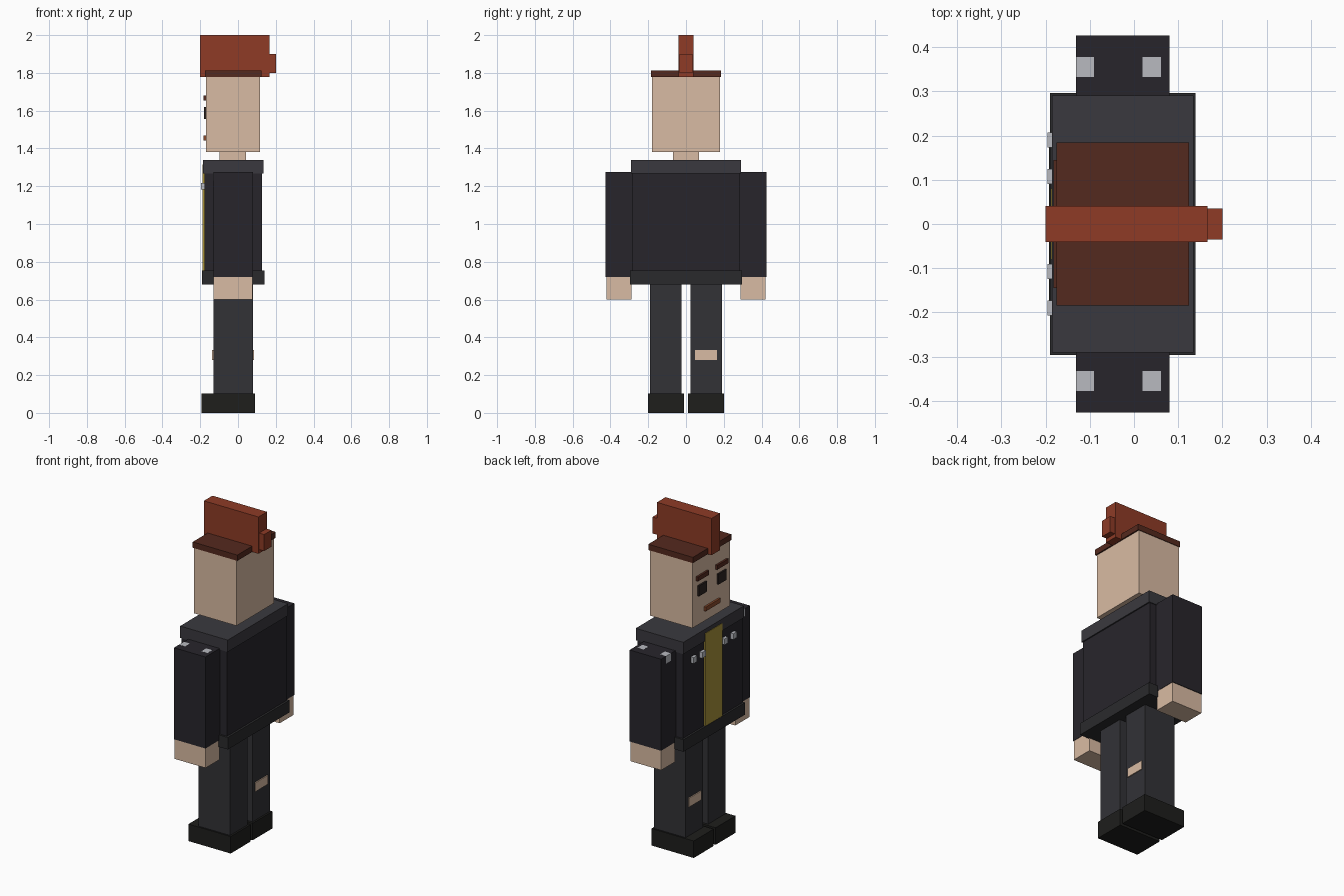
import bpy

if "Cube" in bpy.data.objects:
    bpy.data.objects.remove(bpy.data.objects["Cube"])


def material(name, hex_code):
    def lin(c):
        return c / 12.92 if c <= 0.04045 else ((c + 0.055) / 1.055) ** 2.4
    rgb = [lin(int(hex_code[i:i + 2], 16) / 255) for i in (0, 2, 4)]
    m = bpy.data.materials.new(name)
    m.diffuse_color = (*rgb, 1)
    m.use_nodes = True
    m.node_tree.nodes["Principled BSDF"].inputs["Base Color"].default_value = m.diffuse_color
    return m


skin = material("skin", "D9BBA3")
hair = material("hair", "8E3B26")
short_hair = material("short_hair", "54291E")
jacket = material("jacket", "27252B")
trim = material("trim", "3A393E")
hem_mat = material("hem", "2A2A2C")
denim = material("denim", "323236")
shoe_mat = material("shoe", "1E1E1C")
shirt_mat = material("shirt", "A8923A")
metal = material("metal", "B8BAC0")
dark = material("dark", "2B2220")
lip = material("lip", "8A4A2C")


def box(name, x, y, z, mat):
    """Box from (min, max) ranges along each axis."""
    bpy.ops.mesh.primitive_cube_add(size=1)
    o = bpy.context.object
    o.name = name
    for v in o.data.vertices:
        v.co = [r[0] if c < 0 else r[1] for c, r in zip(v.co, (x, y, z))]
    o.data.materials.append(mat)
    return o


def pair(name, x, y, z, mat):
    """Same box on both sides of the body."""
    box(name + "_left", x, (-y[1], -y[0]), z, mat)
    box(name + "_right", x, y, z, mat)


# Head and hair (face looks along -x)
box("head", (-0.17, 0.116), (-0.18, 0.18), (1.38, 1.78), skin)
box("neck", (-0.097, 0.043), (-0.07, 0.07), (1.33, 1.39), skin)
box("hair_cap", (-0.175, 0.124), (-0.184, 0.184), (1.777, 1.812), short_hair)
box("hair_crest", (-0.2, 0.166), (-0.041, 0.041), (1.777, 2.0), hair)
box("hair_tuft", (0.14, 0.2), (-0.035, 0.035), (1.80, 1.90), hair)

# Face
pair("eye", (-0.18, -0.168), (0.055, 0.133), (1.557, 1.62), dark)
pair("brow", (-0.182, -0.168), (0.04, 0.145), (1.653, 1.68), short_hair)
box("mouth", (-0.182, -0.168), (-0.07, 0.07), (1.443, 1.469), lip)

# Jacket
box("torso", (-0.178, 0.126), (-0.285, 0.285), (0.70, 1.29), jacket)
box("shoulder_yoke", (-0.185, 0.134), (-0.29, 0.29), (1.268, 1.34), trim)
box("jacket_hem", (-0.19, 0.139), (-0.296, 0.296), (0.68, 0.753), hem_mat)
box("shirt_front", (-0.188, -0.175), (-0.08, 0.08), (0.75, 1.315), shirt_mat)

# Arms and hands
pair("sleeve", (-0.131, 0.08), (0.284, 0.426), (0.72, 1.275), jacket)
pair("hand", (-0.129, 0.078), (0.288, 0.422), (0.60, 0.725), skin)

# Metal studs on the chest and set flush into the shoulders
for i, yc in enumerate((0.107, 0.19)):
    pair(f"chest_stud_{i}", (-0.196, -0.175), (yc - 0.017, yc + 0.017),
         (1.182, 1.218), metal)
for i, xc in enumerate((-0.111, 0.04)):
    pair(f"shoulder_stud_{i}", (xc - 0.0205, xc + 0.0205), (0.332, 0.378),
         (1.23, 1.2755), metal)

# Legs, shoes and the torn knee
pair("leg", (-0.131, 0.08), (0.025, 0.19), (0.09, 0.70), denim)
pair("shoe", (-0.192, 0.091), (0.01, 0.2), (0.0, 0.103), shoe_mat)
box("knee_tear_front", (-0.137, -0.125), (0.047, 0.165), (0.28, 0.334), skin)
box("knee_tear_back", (0.074, 0.086), (0.047, 0.165), (0.28, 0.334), skin)
